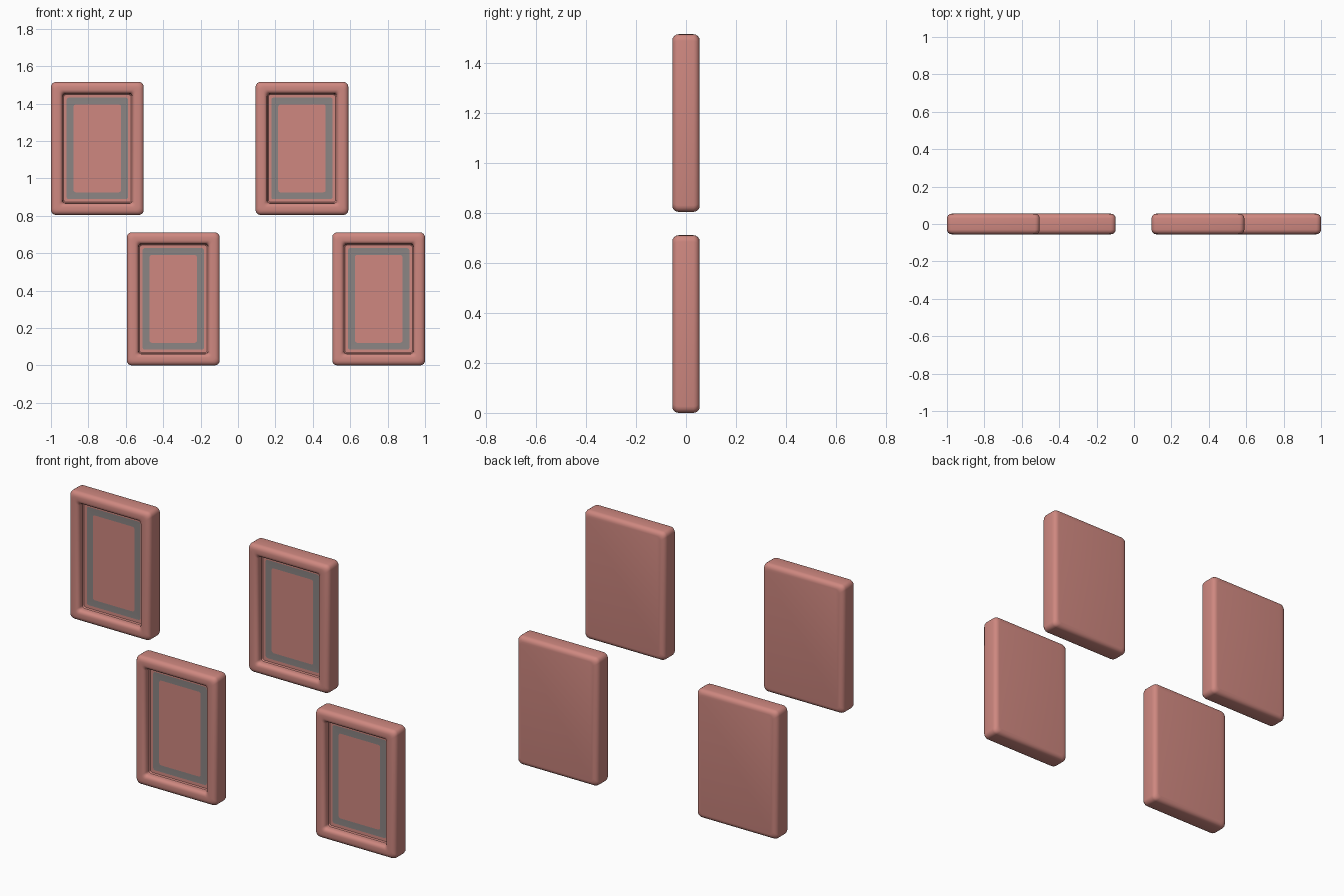
import bpy, bmesh, math
from mathutils import Vector

if "Cube" in bpy.data.objects:
    bpy.data.objects.remove(bpy.data.objects["Cube"])

def mat(name, c):
    m = bpy.data.materials.new(name)
    m.diffuse_color = (*c, 1)
    m.use_nodes = True
    m.node_tree.nodes["Principled BSDF"].inputs["Base Color"].default_value = m.diffuse_color
    return m

PINK = mat("dusty_pink", (0.62, 0.245, 0.215))
GREY = mat("warm_grey", (0.26, 0.235, 0.23))
W, H, D = 0.496, 0.711, 0.11

def rounded(w, h, r, y, n=4):
    """Rounded rectangle loop facing the front."""
    pts = []
    for k, (sx, sz) in enumerate(((1, 1), (-1, 1), (-1, -1), (1, -1))):
        for i in range(n + 1):
            a = math.pi / 2 * (k + i / n)
            pts.append(Vector((sx * (w / 2 - r) + r * math.cos(a), y,
                               sz * (h / 2 - r) + r * math.sin(a))))
    return pts

def build(name, sections, mats, cap_start):
    """Skin nested rounded loops: (inset, y, corner radius, material)."""
    bm = bmesh.new()
    prev = first = None
    for inset, y, r, mi in sections:
        loop = [bm.verts.new(p) for p in rounded(W - 2 * inset, H - 2 * inset, r, y)]
        if prev:
            for i in range(len(loop)):
                j = (i + 1) % len(loop)
                bm.faces.new((prev[i], prev[j], loop[j], loop[i])).material_index = mi
        else:
            first = loop
        prev = loop
    bm.faces.new(prev)
    if cap_start:
        bm.faces.new(first)
    bmesh.ops.recalc_face_normals(bm, faces=bm.faces)
    me = bpy.data.meshes.new(name)
    bm.to_mesh(me)
    bm.free()
    for m in mats:
        me.materials.append(m)
    ob = bpy.data.objects.new(name, me)
    bpy.context.collection.objects.link(ob)
    bpy.context.view_layer.objects.active = ob
    ob.select_set(True)
    bpy.ops.object.shade_smooth_by_angle(angle=math.radians(35))
    ob.select_set(False)
    return ob

# moulded frame section, from the back face round to the recessed picture
R = 0.025
def arc(cx, cy, r, a0, a1, n=4):
    return [(cx + r * math.cos(math.radians(a0 + (a1 - a0) * i / n)),
             cy + r * math.sin(math.radians(a0 + (a1 - a0) * i / n))) for i in range(n + 1)]

profile = (arc(R, D / 2 - R, R, 90, 180)            # back outer edge
           + arc(R, -D / 2 + R, R, 180, 270)        # front outer edge
           + arc(0.042, -D / 2 + 0.02, 0.02, 270, 360)  # inner lip
           + [(0.063, -0.02), (0.068, -0.014), (0.084, -0.013)])
sections = [(i, y, max(0.012, 0.026 - i * 0.2), 0) for i, y in profile]
# grey mount, then pink picture panel
sections += [(0.121, -0.013, 0.012, 1)]

for k, (x, z) in enumerate(((-0.752, 1.16), (0.342, 1.16), (-0.346, H / 2), (0.752, H / 2))):
    ob = build(f"picture_frame_{k + 1}", sections, (PINK, GREY), True)
    ob.location = (x, 0, z)
